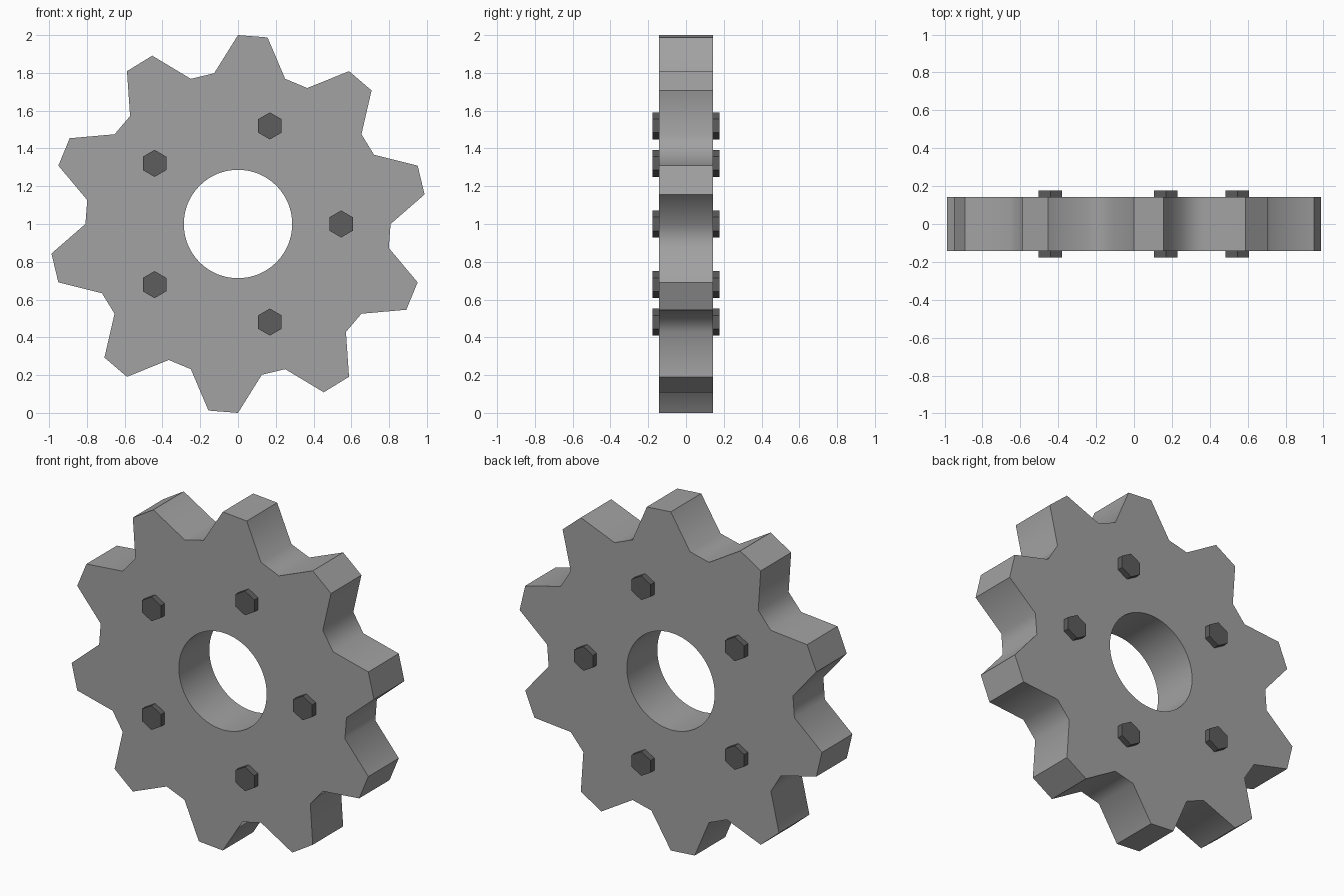
import bpy, bmesh, math
from mathutils import Vector

if "Cube" in bpy.data.objects:
    bpy.data.objects.remove(bpy.data.objects["Cube"])

CENTRE = Vector((0, 0, 1))


def material(name, grey):
    m = bpy.data.materials.new(name)
    m.diffuse_color = (grey, grey, grey, 1)
    m.use_nodes = True
    m.node_tree.nodes["Principled BSDF"].inputs["Base Color"].default_value = m.diffuse_color
    return m


def prism(name, loops, half, mat, smooth_angle=None):
    """Extrude closed XZ loops (the first is the outline, others are holes) from -half to +half in y."""
    bm = bmesh.new()
    edges = []
    for loop in loops:
        vs = [bm.verts.new((x, -half, z)) for x, z in loop]
        edges += [bm.edges.new((vs[i], vs[(i + 1) % len(vs)])) for i in range(len(vs))]
    bmesh.ops.triangle_fill(bm, edges=edges, use_beauty=True)
    ext = bmesh.ops.extrude_face_region(bm, geom=bm.faces[:], use_keep_orig=True)
    moved = [g for g in ext["geom"] if isinstance(g, bmesh.types.BMVert)]
    bmesh.ops.translate(bm, verts=moved, vec=(0, 2 * half, 0))
    bmesh.ops.recalc_face_normals(bm, faces=bm.faces[:])
    me = bpy.data.meshes.new(name)
    bm.to_mesh(me)
    bm.free()
    if smooth_angle:
        me.shade_smooth()
        me.set_sharp_from_angle(angle=math.radians(smooth_angle))
    me.materials.append(mat)
    ob = bpy.data.objects.new(name, me)
    bpy.context.collection.objects.link(ob)
    return ob


def clock(radius, degrees):
    """Point measured clockwise from the top."""
    a = math.radians(degrees)
    return radius * math.sin(a), radius * math.cos(a)


steel = material("light grey steel", 0.36)
dark = material("dark grey steel", 0.11)

# Gear body: ten teeth, each with two tip points and two root points, 9 degrees apart
outline = [clock(1.0 if i % 4 < 2 else 0.808, 9 * i) for i in range(40)]
hole = [clock(0.287, 360 * i / 64) for i in range(64)]
gear = prism("gear", [outline, hole], 0.142, steel, 50)
gear.location = CENTRE

# Five hexagonal bolts passing through the gear
hexagon = [clock(0.0715, 60 * i) for i in range(6)]
for k in range(5):
    x, z = clock(0.546, 90 - 72 * k)
    bolt = prism(f"bolt_{k + 1}", [hexagon], 0.177, dark)
    bolt.location = CENTRE + Vector((x, 0, z))
